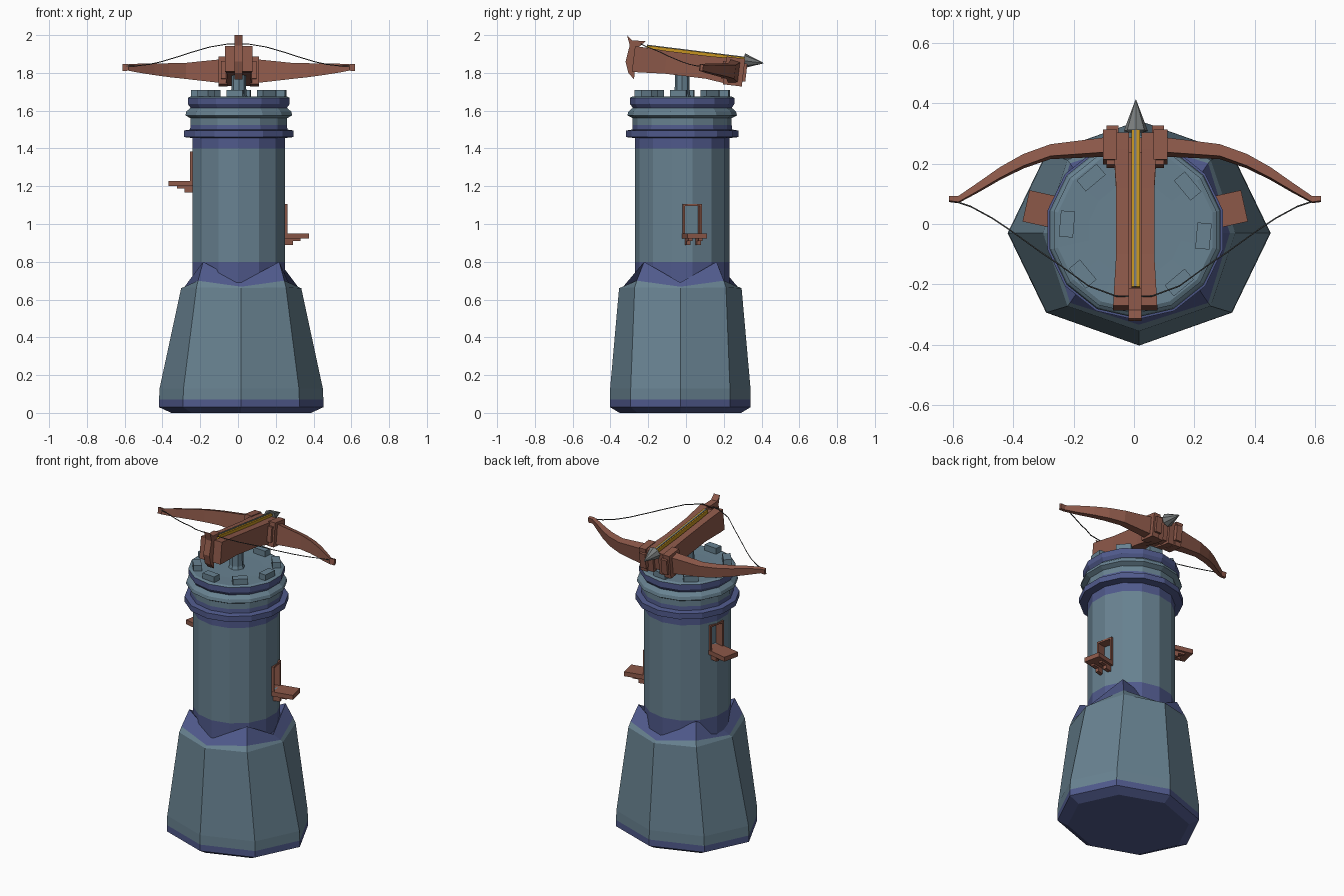
import bpy, bmesh, math
from mathutils import Matrix, Vector

if "Cube" in bpy.data.objects:
    bpy.data.objects.remove(bpy.data.objects["Cube"])


def material(name, rgb):
    m = bpy.data.materials.new(name)
    lin = [(c / 255 / 12.92) if c < 10 else ((c / 255 + 0.055) / 1.055) ** 2.4 for c in rgb]
    m.diffuse_color = (*lin, 1)
    m.use_nodes = True
    m.node_tree.nodes["Principled BSDF"].inputs["Base Color"].default_value = m.diffuse_color
    return m


SLATE = material("slate stone", (104, 130, 145))
PURPLE = material("purple trim", (80, 90, 140))
WOOD = material("red wood", (140, 88, 73))
GOLD = material("gold", (198, 148, 32))
STEEL = material("grey steel", (120, 124, 124))
CORD = material("dark cord", (60, 62, 62))


def loft(name, rings, mats, bands=None, matrix=None):
    """Skin a list of equal rings, cap both ends, one material index per band."""
    bm = bmesh.new()
    vs = [[bm.verts.new(p) for p in r] for r in rings]
    n = len(rings[0])
    for i in range(len(rings) - 1):
        for j in range(n):
            k = (j + 1) % n
            f = bm.faces.new((vs[i][j], vs[i][k], vs[i + 1][k], vs[i + 1][j]))
            f.material_index = bands[i] if bands else 0
    first = bm.faces.new(vs[0][::-1])
    first.material_index = bands[0] if bands else 0
    bm.faces.new(vs[-1])
    if matrix:
        bm.transform(matrix)
    bmesh.ops.recalc_face_normals(bm, faces=bm.faces)
    me = bpy.data.meshes.new(name)
    bm.to_mesh(me)
    bm.free()
    for m in mats:
        me.materials.append(m)
    ob = bpy.data.objects.new(name, me)
    bpy.context.collection.objects.link(ob)
    return ob


def ring(n, r, z, c=(0, 0), sy=1.0, start=0.0):
    return [(c[0] + r * math.cos(start + 2 * math.pi * i / n),
             c[1] + r * sy * math.sin(start + 2 * math.pi * i / n), z) for i in range(n)]


def box(name, x, y, z, mat, matrix=None):
    rings = [[(x[0], y[0], h), (x[1], y[0], h), (x[1], y[1], h), (x[0], y[1], h)] for h in z]
    return loft(name, rings, [mat] if mat else [], None, matrix)


# Octagonal stone base with a jagged collar (corner peaks alternate with dips)
BC = (0.017, -0.03)


def jagged(card, diag, sy):
    out = []
    for i in range(8):
        r, z = diag if i % 2 else card
        a = math.pi * i / 4
        out.append((BC[0] + r * math.cos(a), BC[1] + r * sy * math.sin(a), z))
    return out


base = [ring(8, 0.37, 0.0, BC, 0.87), ring(8, 0.435, 0.03, BC, 0.855),
        ring(8, 0.435, 0.07, BC, 0.855), ring(8, 0.432, 0.13, BC, 0.86),
        jagged((0.318, 0.66), (0.335, 0.665), 1.02),
        jagged((0.30, 0.668), (0.323, 0.70), 1.01),
        jagged((0.25, 0.69), (0.285, 0.80), 0.95),
        jagged((0.22, 0.69), (0.225, 0.69), 1.0)]
loft("stone_base", base, [SLATE, PURPLE], [1, 1, 0, 0, 0, 1, 1])

# Round tower shaft and stepped crown: (radius, height, colour of the band above)
TC = (0.004, -0.02)
profile = [(0.25, 0.55, 0), (0.25, 0.68, 1), (0.25, 0.80, 0), (0.25, 1.40, 1),
           (0.25, 1.455, 1), (0.297, 1.46, 1), (0.297, 1.495, 1), (0.264, 1.50, 1),
           (0.262, 1.525, 0), (0.262, 1.56, 0), (0.29, 1.575, 0), (0.285, 1.595, 0),
           (0.262, 1.615, 1), (0.276, 1.635, 1), (0.276, 1.668, 0), (0.262, 1.675, 0),
           (0.155, 1.672, 0)]
tower = loft("tower_shaft", [ring(14, r, z, TC, 1, -math.pi / 2) for r, z, _ in profile],
             [SLATE, PURPLE], [b for _, _, b in profile[:-1]])

# Merlons round the top
for i in range(8):
    M = Matrix.Translation((*TC, 0)) @ Matrix.Rotation(math.radians(-5 + 45 * i), 4, 'Z')
    box(f"merlon_{i + 1}", (0.203, 0.25), (-0.043, 0.043), (1.66, 1.71), SLATE, M)

# Two recessed windows with wooden lining, sill and brackets
for side, ang, z0 in (("right", 12.5, 0.95), ("left", 167.5, 1.228)):
    M = Matrix.Translation((*TC, 0)) @ Matrix.Rotation(math.radians(ang), 4, 'Z')
    z1, w, t = z0 + 0.157, 0.052, 0.011
    cutter = box(f"{side}_window_cutter", (0.19, 0.32), (-w, w), (z0, z1), None, M)
    cutter.hide_render = True
    cutter.display_type = 'WIRE'
    cut = tower.modifiers.new(f"{side}_window", 'BOOLEAN')
    cut.operation = 'DIFFERENCE'
    cut.object = cutter
    for s in (-1, 1):
        ys = sorted((s * w, s * (w - t)))
        box(f"{side}_window_jamb", (0.195, 0.252), ys, (z0, z1), WOOD, M)
        box(f"{side}_sill_bracket", (0.235, 0.285), (s * 0.028 - 0.011, s * 0.028 + 0.011),
            (z0 - 0.062, z0 - 0.025), WOOD, M)
        box(f"{side}_sill_bracket_arm", (0.235, 0.325), (s * 0.028 - 0.011, s * 0.028 + 0.011),
            (z0 - 0.04, z0 - 0.025), WOOD, M)
    box(f"{side}_window_lintel", (0.195, 0.252), (-w, w), (z1 - t, z1), WOOD, M)
    box(f"{side}_window_sill", (0.195, 0.37), (-0.053, 0.053), (z0 - 0.028, z0), WOOD, M)

# Pivot post
loft("pivot_post", [ring(8, 0.052, 1.66, TC), ring(8, 0.04, 1.69, TC), ring(8, 0.038, 1.85, TC)],
     [SLATE])

# Crossbow, built level and then tipped forward
TILT = Matrix.Translation((0.004, 0.0, 1.908)) @ Matrix.Rotation(math.radians(-7), 4, 'X')

for name, s in (("left_rail", -1), ("right_rail", 1)):
    rings = []
    for y, outer, zb, zt in ((-0.272, 0.073, -0.135, 0.0), (-0.235, 0.071, -0.135, 0.0),
                             (-0.1, 0.063, -0.125, -0.004), (0.12, 0.063, -0.125, -0.004),
                             (0.25, 0.071, -0.14, 0.0), (0.305, 0.071, -0.14, 0.0)):
        rings.append([(s * 0.02, y, zb), (s * outer, y, zb), (s * outer, y, zt), (s * 0.02, y, zt)])
    loft(name, rings, [WOOD], None, TILT)
    xs = sorted((s * 0.06, s * 0.106))
    box(f"{name}_bow_clamp", xs, (0.215, 0.315), (-0.143, 0.005), WOOD, TILT)
    box(f"{name}_clamp_block", sorted((s * 0.055, s * 0.095)), (0.20, 0.33), (-0.115, -0.02), WOOD, TILT)
box("stock_bed", (-0.022, 0.022), (-0.26, 0.29), (-0.125, -0.018), WOOD, TILT)

# Bow limbs, one tapered sweep mirrored about the middle
half = [(0.105, 0.265, 0.025, 0.062), (0.28, 0.25, 0.020, 0.043), (0.37, 0.218, 0.020, 0.037),
        (0.447, 0.177, 0.018, 0.031), (0.52, 0.13, 0.014, 0.025), (0.585, 0.09, 0.010, 0.017),
        (0.615, 0.092, 0.008, 0.019)]
secs = [(-x, y, d, h) for x, y, d, h in half[::-1]] + half
loft("bow", [[(x, y - d, -0.07 - h), (x, y + d, -0.07 - h * 0.85),
              (x, y + d, -0.07 + h * 0.85), (x, y - d, -0.07 + h)] for x, y, d, h in secs],
     [WOOD], None, TILT)

# Curved tail plate at the back of the stock
tail = [(-0.312, 2.0), (-0.285, 1.972), (-0.213, 1.968), (-0.24, 1.945), (-0.262, 1.93),
        (-0.275, 1.765), (-0.305, 1.80), (-0.32, 1.86), (-0.298, 1.945)]
loft("tail_plate", [[(x, y, z) for y, z in tail] for x in (-0.018, 0.024)], [WOOD])

# Bolt: gold shaft with steel spine and pointed head
box("bolt_shaft", (-0.012, 0.016), (-0.21, 0.315), (-0.02, 0.012), GOLD, TILT)
box("bolt_spine", (-0.004, 0.005), (-0.21, 0.315), (0.01, 0.016), STEEL, TILT)
HEAD = TILT @ Matrix.Translation((0.002, 0.31, -0.006)) @ Matrix.Rotation(math.radians(-90), 4, 'X')
loft("bolt_head", [ring(8, 0.012, 0.012), ring(8, 0.04, 0.0), ring(8, 0.001, 0.105)],
     [STEEL], None, HEAD)

# Bowstring pulled back to the tail
pts = [(0.60, 0.078, 1.835), (0.54, 0.058, 1.837), (0.47, 0.02, 1.845), (0.41, -0.02, 1.858),
       (0.31, -0.092, 1.888), (0.25, -0.132, 1.908), (0.15, -0.205, 1.937), (0.06, -0.238, 1.952),
       (0.0, -0.24, 1.955)]
path = [Vector((-x, y, z)) for x, y, z in pts] + [Vector(p) for p in pts[-2::-1]]
loft("bowstring", [[p + Vector((0, 0.003 * math.cos(a), 0.003 * math.sin(a)))
                    for a in (0.5, 2.1, 3.6, 5.2)] for p in path], [CORD])
